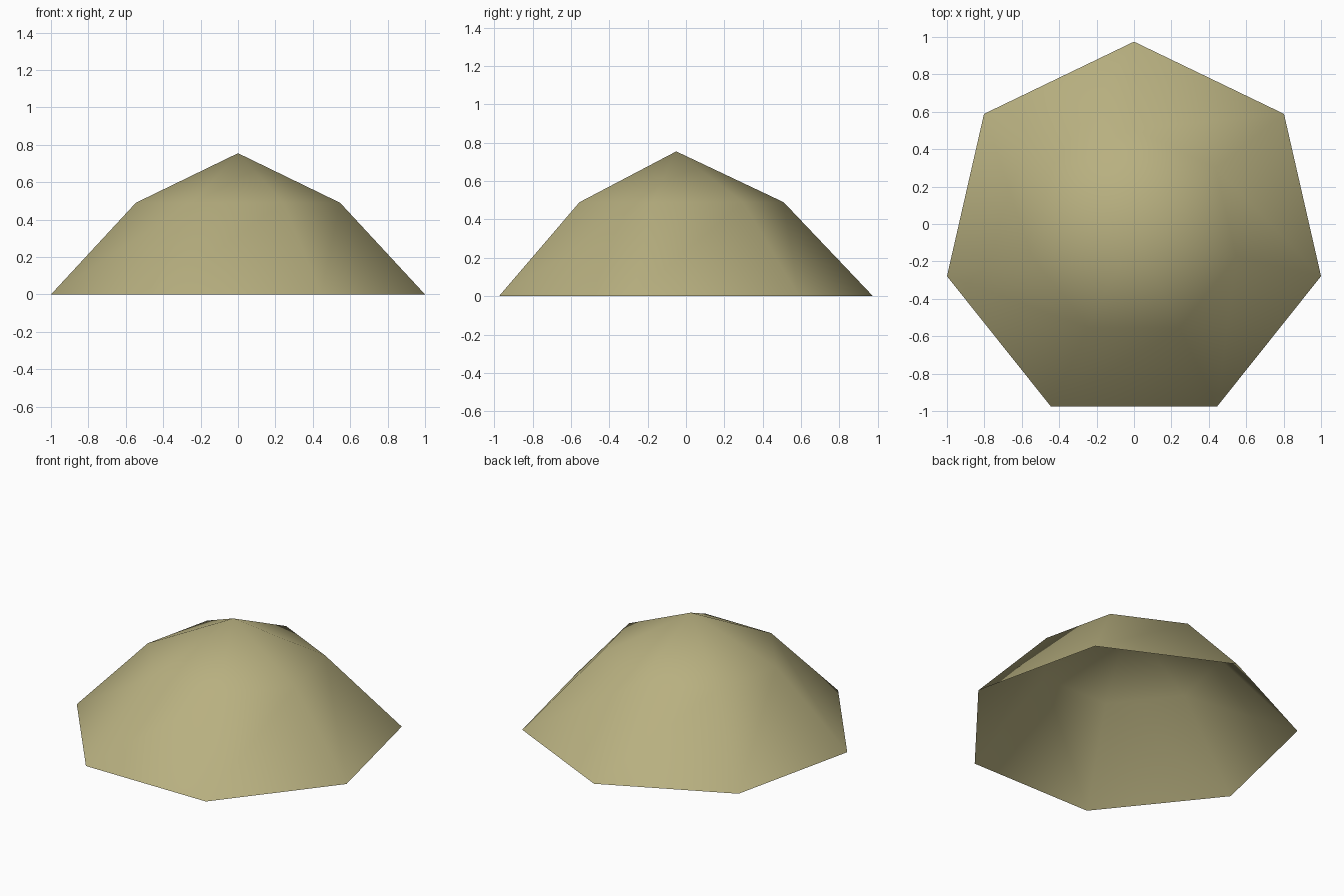
import bpy, bmesh, math

if "Cube" in bpy.data.objects:
    bpy.data.objects.remove(bpy.data.objects["Cube"])

SIDES = 7
# radius and height of each ring, from rim up
RIM = (1.0257, 0.0)
SHOULDER = (0.56, 0.49)
APEX_Z = 0.755
CENTRE_Y = -0.0508

mat = bpy.data.materials.new("khaki_tan")
mat.diffuse_color = (0.479, 0.434, 0.216, 1.0)
mat.use_nodes = True
mat.node_tree.nodes["Principled BSDF"].inputs["Base Color"].default_value = mat.diffuse_color

bm = bmesh.new()


def ring(radius, z):
    # one corner points to the back (+y)
    return [bm.verts.new((-radius * math.sin(i * math.tau / SIDES),
                          CENTRE_Y + radius * math.cos(i * math.tau / SIDES), z))
            for i in range(SIDES)]


# open seven-sided dome: sloped wall plus a shallower roof
rim, shoulder = ring(*RIM), ring(*SHOULDER)
apex = bm.verts.new((0, CENTRE_Y, APEX_Z))
for i in range(SIDES):
    j = (i + 1) % SIDES
    bm.faces.new((rim[i], rim[j], shoulder[j], shoulder[i]))
    bm.faces.new((shoulder[i], shoulder[j], apex))
for f in bm.faces:
    f.smooth = True

mesh = bpy.data.meshes.new("dome_shell")
bm.to_mesh(mesh)
bm.free()
mesh.materials.append(mat)
bpy.context.collection.objects.link(bpy.data.objects.new("dome_shell", mesh))
